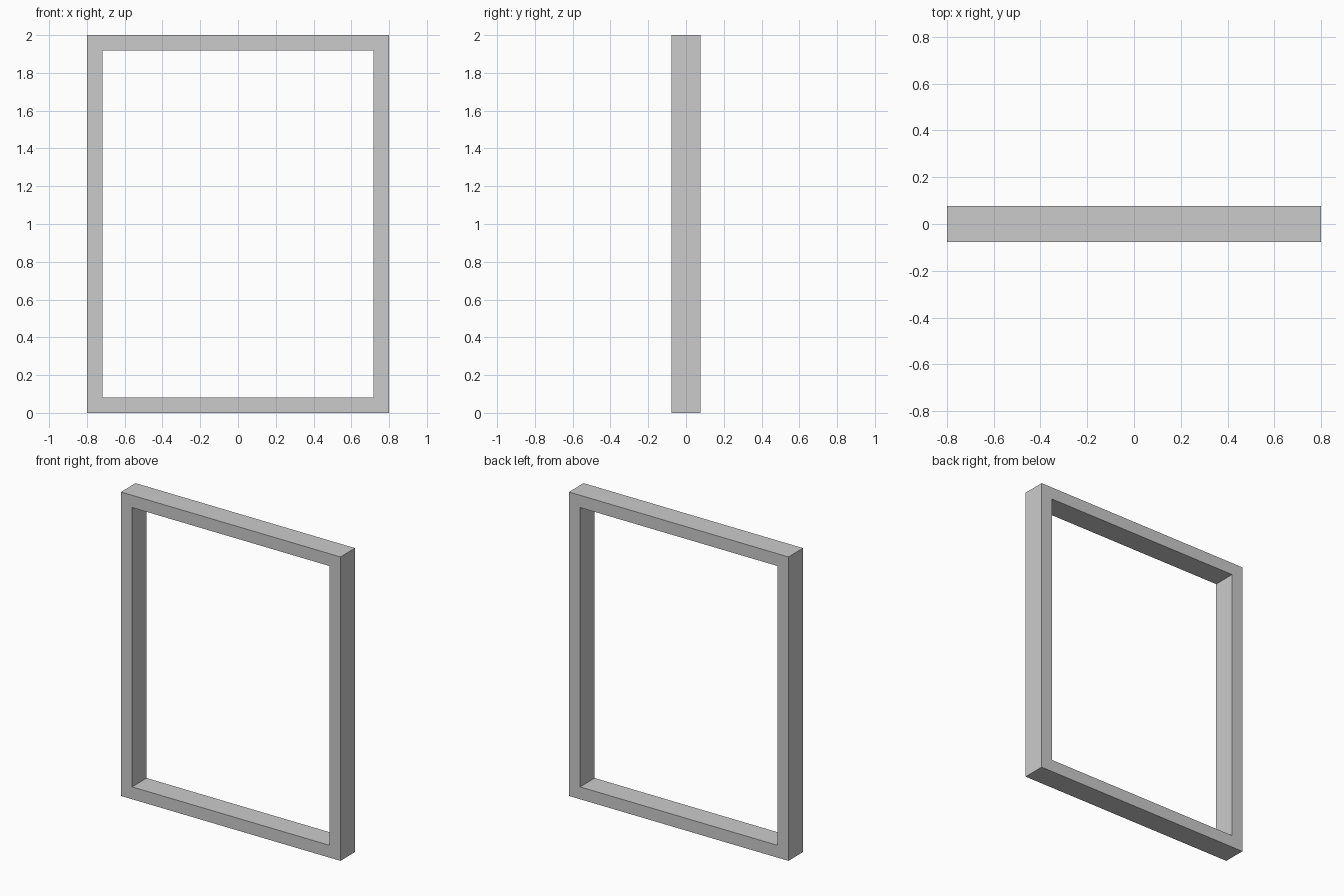
import bpy, bmesh

if "Cube" in bpy.data.objects:
    bpy.data.objects.remove(bpy.data.objects["Cube"])

W, H, D, BAR = 1.598, 2.0, 0.152, 0.081  # outer width, height, depth, bar thickness


def rect_loop(bm, inset, y):
    """Four corners of the frame rectangle, shrunk by inset, at depth y."""
    x, z0, z1 = W / 2 - inset, inset, H - inset
    return [bm.verts.new((px, y, pz)) for px, pz in ((-x, z0), (x, z0), (x, z1), (-x, z1))]


# Rectangular frame: sweep the bar's square section around four mitred corners
bm = bmesh.new()
loops = [rect_loop(bm, inset, y) for inset, y in
         ((0, -D / 2), (BAR, -D / 2), (BAR, D / 2), (0, D / 2))]
for a, b in zip(loops, loops[1:] + loops[:1]):
    for i in range(4):
        j = (i + 1) % 4
        bm.faces.new((a[i], a[j], b[j], b[i]))
bmesh.ops.recalc_face_normals(bm, faces=bm.faces)

mesh = bpy.data.meshes.new("frame")
bm.to_mesh(mesh)
bm.free()
frame = bpy.data.objects.new("frame", mesh)
bpy.context.collection.objects.link(frame)
